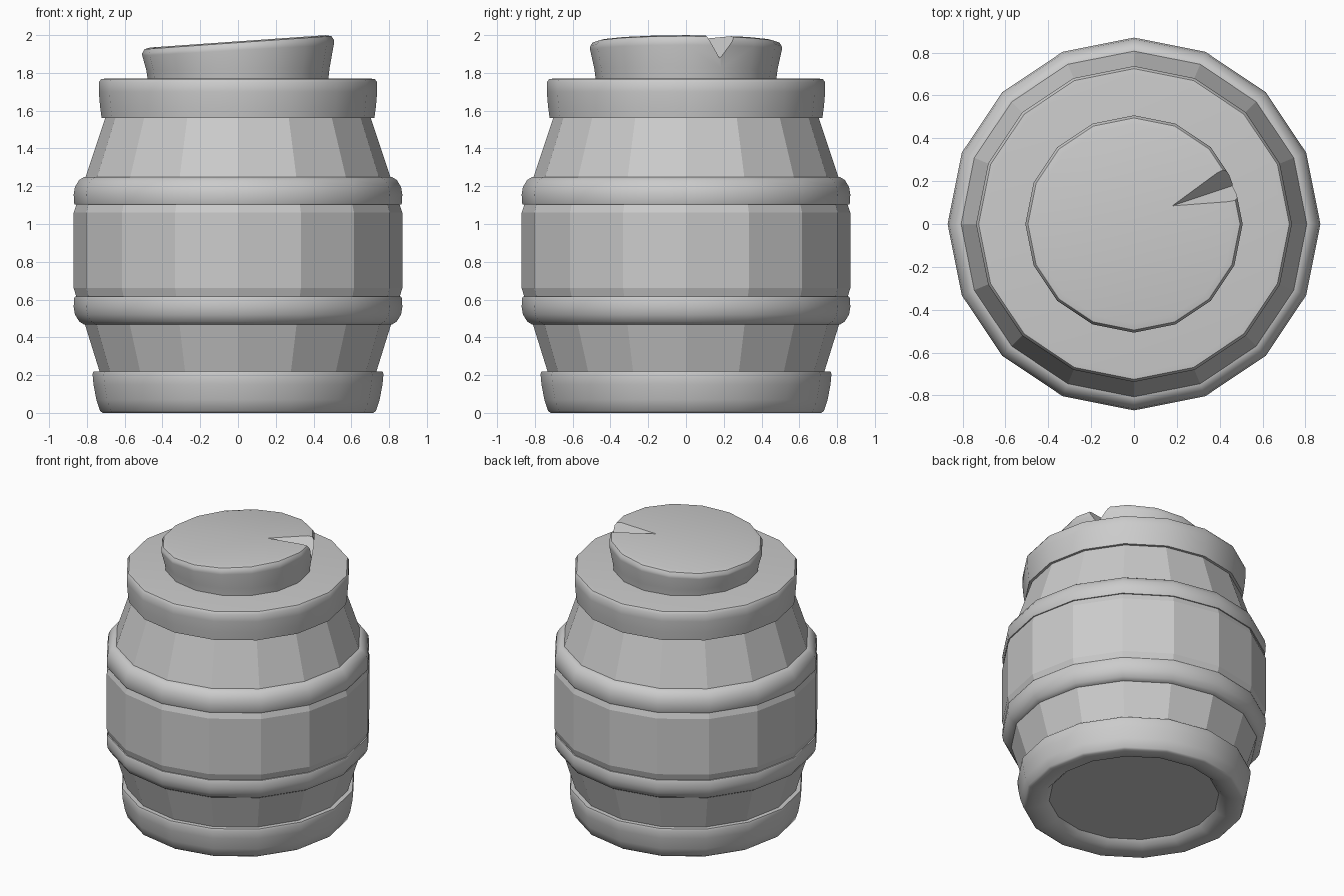
import bpy, bmesh
from math import cos, sin, pi, radians
from mathutils import Vector

if "Cube" in bpy.data.objects:
    bpy.data.objects.remove(bpy.data.objects["Cube"])

SIDES = 16


def add_object(name, bm):
    bmesh.ops.recalc_face_normals(bm, faces=bm.faces)
    mesh = bpy.data.meshes.new(name)
    bm.to_mesh(mesh)
    bm.free()
    ob = bpy.data.objects.new(name, mesh)
    bpy.context.collection.objects.link(ob)
    return ob


def select_only(ob):
    bpy.ops.object.select_all(action='DESELECT')
    ob.select_set(True)
    bpy.context.view_layer.objects.active = ob


def smooth(ob, angle=40):
    select_only(ob)
    bpy.ops.object.shade_smooth_by_angle(angle=radians(angle))


def lathe(name, profile, cap_start=False, cap_end=False, tilt=None):
    """Spin (radius, z) points into a 16-sided shell; tilt shifts z by position."""
    bm = bmesh.new()
    rings = []
    for i, (r, z) in enumerate(profile):
        ring = []
        for k in range(SIDES):
            a = 2 * pi * k / SIDES
            x, y = r * cos(a), r * sin(a)
            ring.append(bm.verts.new((x, y, z + (tilt(i, x) if tilt else 0))))
        rings.append(ring)
    for lo, hi in zip(rings, rings[1:]):
        for k in range(SIDES):
            n = (k + 1) % SIDES
            bm.faces.new((lo[k], lo[n], hi[n], hi[k]))
    if cap_start:
        bm.faces.new(rings[0][::-1])
    if cap_end:
        bm.faces.new(rings[-1])
    return add_object(name, bm)


# Faceted barrel body
lathe("barrel_body", [(0.73, 0.21), (0.87, 0.66), (0.87, 1.06), (0.70, 1.57)])

# Base rim with recessed underside
smooth(lathe("base_rim", [(0.56, 0.05), (0.59, 0.02), (0.64, 0.005), (0.715, 0.0),
                          (0.73, 0.01), (0.75, 0.07), (0.765, 0.15), (0.77, 0.205),
                          (0.765, 0.22), (0.70, 0.22)], cap_start=True))

# Two rounded hoops, mirrored about the middle of the barrel
hoop = [(0.80, 0.467), (0.815, 0.468), (0.84, 0.483), (0.863, 0.52),
        (0.87, 0.56), (0.868, 0.605), (0.864, 0.615), (0.84, 0.615)]
smooth(lathe("lower_hoop", hoop))
smooth(lathe("upper_hoop", [(r, 1.717 - z) for r, z in hoop]))

# Top rim with flat lid
smooth(lathe("top_rim", [(0.68, 1.56), (0.722, 1.56), (0.73, 1.62), (0.737, 1.70),
                         (0.737, 1.75), (0.725, 1.767), (0.70, 1.77)], cap_end=True))

# Slanted cork: upper rings rise towards +x
cork = lathe("cork", [(0.477, 1.755), (0.485, 1.82), (0.507, 1.92),
                      (0.507, 1.94), (0.495, 1.96), (0.465, 1.967)],
             cap_start=True, cap_end=True,
             tilt=lambda i, x: 0.07 * x * (0, 0.2, 0.8, 1, 1, 1)[i])

# V-shaped notch cut from the cork's right edge
tip = Vector((0.18, 0.085, 1.979))
base = Vector((0.48, 0.185, 1.87))
near, far = Vector((0.50, 0.11, 2.0)), Vector((0.44, 0.275, 1.996))
deep = tip + 1.4 * (base - tip)
bm = bmesh.new()
for p in (tip, deep, deep + 2.2 * (near - base), deep + 2.2 * (far - base)):
    bm.verts.new(p)
bmesh.ops.convex_hull(bm, input=bm.verts)
cutter = add_object("notch_cutter", bm)
cutter.hide_render = True
mod = cork.modifiers.new("notch", 'BOOLEAN')
mod.operation = 'DIFFERENCE'
mod.solver = 'EXACT'
mod.object = cutter
select_only(cork)
bpy.ops.object.modifier_apply(modifier="notch")
bpy.data.objects.remove(cutter)
smooth(cork)
